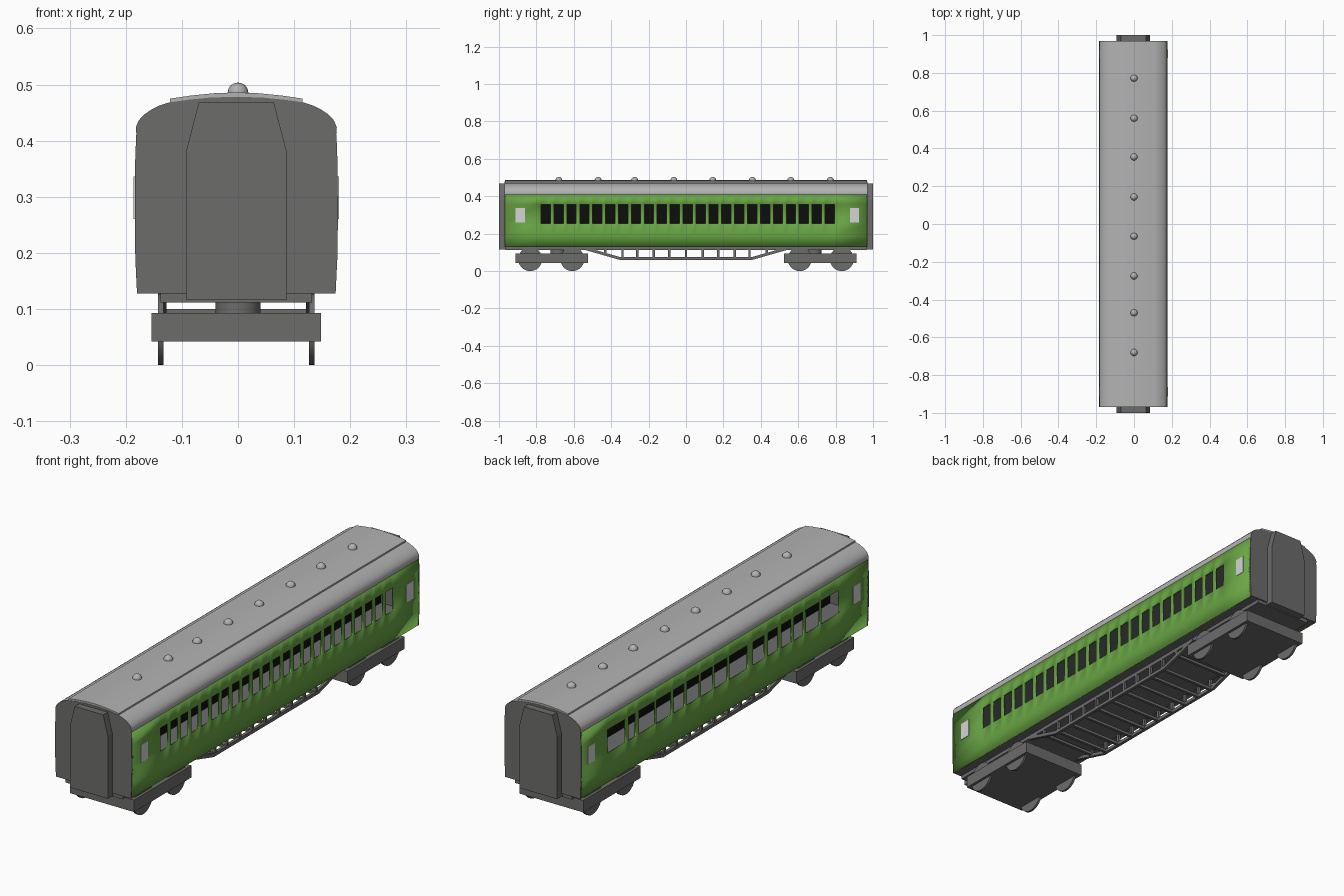
import bpy, bmesh, math
from mathutils import Matrix

if "Cube" in bpy.data.objects:
    bpy.data.objects.remove(bpy.data.objects["Cube"])

CX = -0.003  # centre line of the coach


def material(name, rgb):
    m = bpy.data.materials.new(name)
    m.diffuse_color = (*rgb, 1)
    m.use_nodes = True
    m.node_tree.nodes["Principled BSDF"].inputs["Base Color"].default_value = m.diffuse_color
    return m


GREEN = material("coach green", (0.14, 0.376, 0.058))
DARK = material("dark grey", (0.15, 0.15, 0.148))
ROOF = material("roof grey", (0.45, 0.45, 0.45))
BLACK = material("interior black", (0.004, 0.004, 0.004))
PALE = material("pale glass", (0.66, 0.66, 0.66))


def finish(name, bm, mats, smooth=None, recalc=True):
    if recalc:
        bmesh.ops.recalc_face_normals(bm, faces=bm.faces[:])
    me = bpy.data.meshes.new(name)
    bm.to_mesh(me)
    bm.free()
    for m in mats:
        me.materials.append(m)
    ob = bpy.data.objects.new(name, me)
    ob.location.x = CX
    bpy.context.collection.objects.link(ob)
    if smooth:
        bpy.ops.object.select_all(action='DESELECT')
        ob.select_set(True)
        bpy.context.view_layer.objects.active = ob
        bpy.ops.object.shade_smooth_by_angle(angle=math.radians(smooth))
    return ob


def prism(name, pts, a, b, mat, axis='Y', smooth=None, cap=None):
    """Extrude a profile: (x, z) points along Y, or (y, z) points along X."""
    bm = bmesh.new()

    def place(p, t):
        return bm.verts.new((p[0], t, p[1]) if axis == 'Y' else (t, p[0], p[1]))
    va, vb = [place(p, a) for p in pts], [place(p, b) for p in pts]
    n = len(pts)
    for i in range(n):
        bm.faces.new((va[i], va[(i + 1) % n], vb[(i + 1) % n], vb[i]))
    for loop in (va, vb):
        bm.faces.new(loop).material_index = 1 if cap else 0
    return finish(name, bm, [mat, cap] if cap else [mat], smooth)


def box(name, x0, x1, y0, y1, z0, z1, mat):
    return prism(name, [(x0, z0), (x1, z0), (x1, z1), (x0, z1)], y0, y1, mat)


def mirrored(half):
    return half + [(-x, z) for x, z in reversed(half) if x > 1e-6]


# Side walls: bulged sheets with window openings
SECTION = [(0.177, 0.128), (0.180, 0.19), (0.181, 0.255), (0.1805, 0.356), (0.1785, 0.41)]
WINDOW_ROW = 2


def wall(name, side, openings):
    ys = sorted({-0.968, 0.968, *[y for o in openings for y in o]})
    bm = bmesh.new()
    grid = [[bm.verts.new((side * x, y, z)) for y in ys] for x, z in SECTION]
    for r in range(len(SECTION) - 1):
        for c in range(len(ys) - 1):
            mid = (ys[c] + ys[c + 1]) / 2
            if r == WINDOW_ROW and any(a < mid < b for a, b in openings):
                continue
            quad = [grid[r][c], grid[r][c + 1], grid[r + 1][c + 1], grid[r + 1][c]]
            bm.faces.new(quad if side > 0 else quad[::-1])
    ob = finish(name, bm, [GREEN], 30, recalc=False)
    mod = ob.modifiers.new("thickness", 'SOLIDIFY')
    mod.thickness = 0.006
    mod.offset = -1


right_windows = [(-0.775 + i * 0.069, -0.775 + i * 0.069 + 0.05) for i in range(23)]
left_windows = [(0.67, 0.79), (0.60, 0.65), (0.47, 0.58), (0.36, 0.46), (0.27, 0.345),
                (0.17, 0.255), (0.08, 0.16), (-0.02, 0.07), (-0.155, -0.03), (-0.27, -0.19),
                (-0.36, -0.29), (-0.45, -0.38), (-0.53, -0.465), (-0.64, -0.545), (-0.77, -0.65)]
wall("right_wall", 1, right_windows)
wall("left_wall", -1, left_windows)

# Pale end panes on both sides
for side, label in ((1, "right"), (-1, "left")):
    for y0, y1, end in ((-0.912, -0.862, "front"), (0.878, 0.925, "back")):
        a, b = sorted((side * 0.178, side * 0.183))
        box(f"{label}_{end}_pane", a, b, y0, y1, 0.26, 0.336, PALE)

# Interior: floor, ceiling and central partition
box("floor", -0.172, 0.172, -0.962, 0.962, 0.128, 0.18, DARK)
box("ceiling", -0.172, 0.172, -0.962, 0.962, 0.362, 0.41, DARK)
box("partition", -0.004, 0.004, -0.962, 0.962, 0.18, 0.362, BLACK)

# Curved roof with a raised centre strip
roof_half = [(0.178, 0.41), (0.179, 0.424), (0.174, 0.436), (0.165, 0.446), (0.152, 0.455),
             (0.137, 0.4625), (0.12, 0.468), (0.085, 0.473), (0.045, 0.477), (0.0, 0.478)]
prism("roof", mirrored(roof_half), -0.97, 0.97, ROOF, smooth=40, cap=DARK)
strip_half = [(0.118, 0.467), (0.118, 0.475), (0.08, 0.4805), (0.04, 0.4845), (0.0, 0.486)]
prism("roof_strip", mirrored(strip_half), -0.968, 0.968, ROOF, smooth=40)

# Roof ventilators
for i, y in enumerate((-0.68, -0.47, -0.275, -0.065, 0.143, 0.355, 0.56, 0.772)):
    bm = bmesh.new()
    bmesh.ops.create_uvsphere(bm, u_segments=16, v_segments=10, radius=0.0185,
                              matrix=Matrix.Translation((0.003, y, 0.485)))
    finish(f"ventilator_{i + 1}", bm, [ROOF], 60)

# Ends and gangway connections
gangway = [(-0.089, 0.116), (0.089, 0.116), (0.089, 0.383), (0.067, 0.468),
           (-0.067, 0.468), (-0.089, 0.383)]
end_section = SECTION + [(-x, z) for x, z in reversed(SECTION)]
for s, label in ((-1, "front"), (1, "back")):
    prism(f"{label}_end", end_section, s * 0.962, s * 0.97, DARK)
    prism(f"{label}_gangway", gangway, s * 0.965, s, DARK)

# Underframe
box("underframe", -0.135, 0.135, -0.965, 0.965, 0.112, 0.13, DARK)

# Truss rods with posts and cross bars
truss = [(-0.54, 0.128), (-0.35, 0.074), (0.35, 0.074), (0.54, 0.128),
         (0.54, 0.113), (0.355, 0.06), (-0.355, 0.06), (-0.54, 0.113)]
posts = (0, 0.09, 0.173, 0.26, 0.34, 0.432)
for s, label in ((-1, "left"), (1, "right")):
    prism(f"{label}_truss", truss, s * 0.124, s * 0.137, DARK, axis='X')
for y in sorted({s * p for p in posts for s in (-1, 1)}):
    low = 0.062 if abs(y) < 0.4 else 0.088
    for x in (-0.1305, 0.1305):
        box("truss_post", x - 0.006, x + 0.006, y - 0.006, y + 0.006, low, 0.115, DARK)
    box("truss_cross_bar", -0.13, 0.13, y - 0.006, y + 0.006, low, low + 0.012, DARK)


def cylinder(name, r, depth, matrix, sides):
    bm = bmesh.new()
    bmesh.ops.create_cone(bm, cap_ends=True, segments=sides, radius1=r, radius2=r,
                          depth=depth, matrix=matrix)
    finish(name, bm, [DARK], 40)


# Bogies: frame block, pivot and four wheels each
for s, label in ((-1, "front"), (1, "back")):
    box(f"{label}_bogie_frame", -0.151, 0.151, s * 0.525, s * 0.912, 0.042, 0.093, DARK)
    cylinder(f"{label}_bogie_pivot", 0.04, 0.03, Matrix.Translation((0.003, s * 0.685, 0.102)), 24)
    for y in (0.608, 0.833):
        for x in (-0.1345, 0.1345):
            m = Matrix.Translation((x, s * y, 0.064)) @ Matrix.Rotation(math.pi / 2, 4, 'Y')
            cylinder(f"{label}_wheel", 0.064, 0.01, m, 32)
